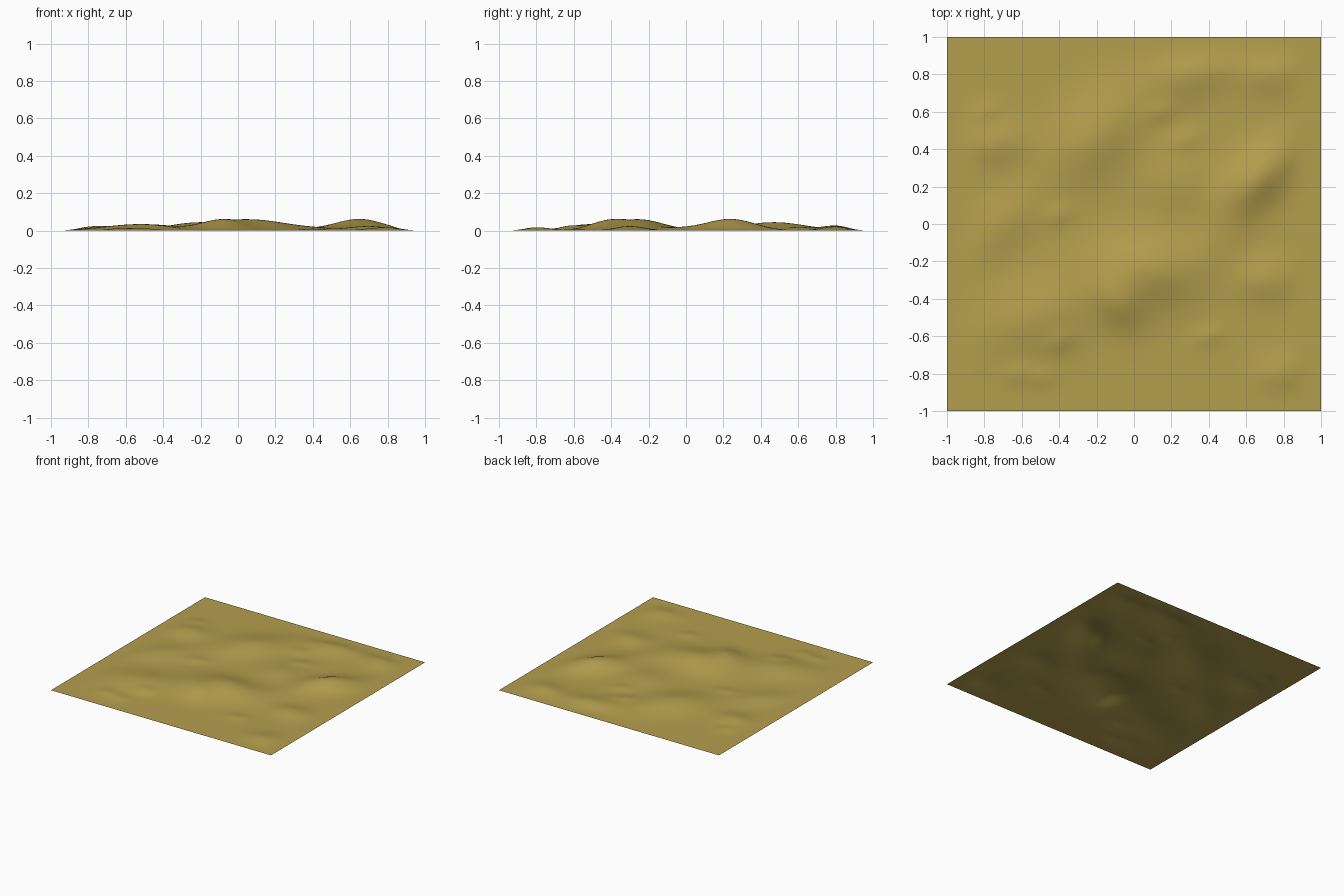
import bpy
from math import exp
from mathutils import Matrix, Vector

cube = bpy.data.objects.get("Cube")
if cube:
    bpy.data.objects.remove(cube, do_unlink=True)

# Dry grass colour
grass = bpy.data.materials.new("dry_grass")
colour = (0.46, 0.345, 0.075, 1)
grass.diffuse_color = colour
grass.use_nodes = True
shader = grass.node_tree.nodes["Principled BSDF"]
shader.inputs["Base Color"].default_value = colour

# Level ground sheet
bpy.ops.mesh.primitive_grid_add(x_subdivisions=80, y_subdivisions=80, size=2)
ground = bpy.context.object
ground.name = "rolling_ground"
ground.data.materials.append(grass)

# Hill outlines: long and short radius
BROAD = (0.2, 0.13)
ROUND = (0.14, 0.13)
RIDGE = (0.16, 0.09)
MOUND = (0.11, 0.08)
KNOLL = (0.06, 0.04)

# Directions of the long axis, in radians
ALONG_X = 0
GENTLE = 0.3
DIAGONAL = 0.8


def raise_hill(x, y, height, shape, turn=ALONG_X):
    """Swell the ground into a smooth oval hill."""
    unturn = Matrix.Rotation(-turn, 2)
    centre = Vector((x, y))
    long_radius, short_radius = shape
    for vertex in ground.data.vertices:
        offset = unturn @ (vertex.co.xy - centre)
        along = offset.x / long_radius
        across = offset.y / short_radius
        vertex.co.z += height * exp(-(along * along + across * across) / 2)


def level_borders(margin):
    """Ease the heights down to nothing at the borders."""
    for vertex in ground.data.vertices:
        inset = 1 - max(abs(vertex.co.x), abs(vertex.co.y))
        fade = min(max(inset, 0) / margin, 1)
        vertex.co.z *= fade * fade * (3 - 2 * fade)


# Main hill with its steep front spur
raise_hill(x=0.06, y=-0.25, height=0.06, shape=BROAD)
raise_hill(x=-0.08, y=-0.43, height=0.036, shape=MOUND, turn=-DIAGONAL)

# Ridge on the left and the low saddle leading to it
raise_hill(x=0.65, y=0.24, height=0.062, shape=RIDGE, turn=DIAGONAL)
raise_hill(x=0.47, y=-0.08, height=0.012, shape=RIDGE, turn=DIAGONAL)

# Hills around the middle hollow
raise_hill(x=-0.2, y=0.47, height=0.045, shape=BROAD, turn=DIAGONAL)
raise_hill(x=0.22, y=0.22, height=0.022, shape=ROUND)

# Outlying slopes
raise_hill(x=-0.52, y=-0.5, height=0.035, shape=BROAD, turn=GENTLE)
raise_hill(x=-0.7, y=0, height=0.02, shape=RIDGE, turn=DIAGONAL)
raise_hill(x=-0.74, y=0.43, height=0.025, shape=MOUND)
raise_hill(x=0.7, y=-0.3, height=0.024, shape=MOUND)
raise_hill(x=0.3, y=0.8, height=0.027, shape=RIDGE, turn=GENTLE)
raise_hill(x=0.72, y=0.8, height=0.022, shape=MOUND)
raise_hill(x=0.8, y=-0.8, height=0.018, shape=MOUND, turn=GENTLE)

# Small knolls
for x, y in [(-0.4, 0.05), (0.14, 0.6), (0.27, 0.45), (-0.8, 0.6),
             (-0.62, -0.8), (-0.5, -0.83), (0.4, -0.6), (-0.4, -0.63)]:
    raise_hill(x, y, height=0.01, shape=KNOLL, turn=GENTLE)

level_borders(margin=0.2)
bpy.ops.object.shade_smooth()
